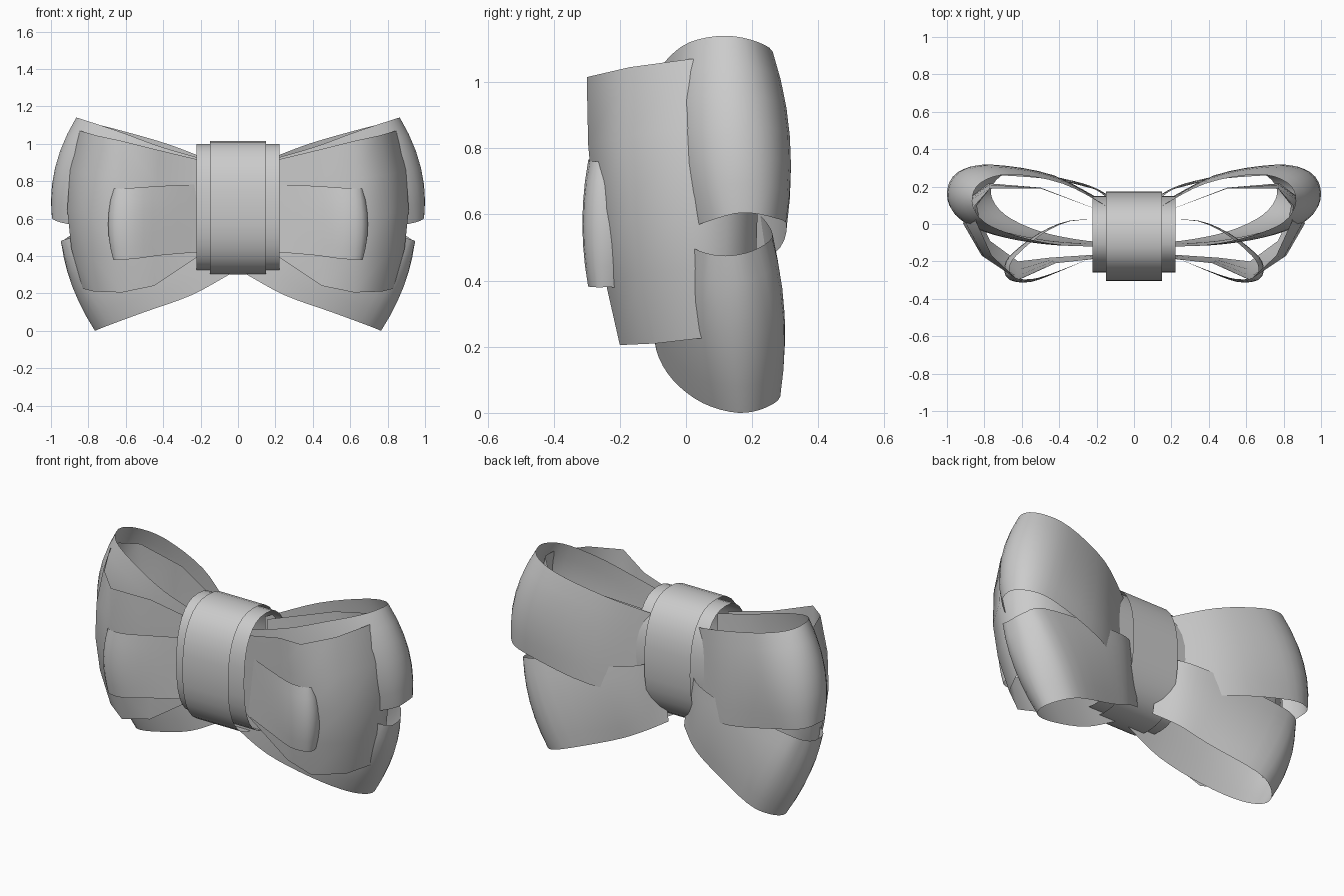
import bpy, bmesh, math
from mathutils import Vector

if "Cube" in bpy.data.objects:
    bpy.data.objects.remove(bpy.data.objects["Cube"])


def catmull(pts, sub):
    """Smooth open curve through points."""
    p = [Vector(a) for a in pts]
    p = [2 * p[0] - p[1]] + p + [2 * p[-1] - p[-2]]
    out = []
    for i in range(1, len(p) - 2):
        a, b, c, d = p[i - 1:i + 3]
        for k in range(sub):
            t = k / sub
            out.append(0.5 * (2 * b + (c - a) * t + (2 * a - 5 * b + 4 * c - d) * t * t
                              + (3 * b - a - 3 * c + d) * t ** 3))
    out.append(p[-2])
    return out


def finish(name, bm, angle):
    bmesh.ops.recalc_face_normals(bm, faces=bm.faces)
    me = bpy.data.meshes.new(name)
    bm.to_mesh(me)
    bm.free()
    ob = bpy.data.objects.new(name, me)
    bpy.context.collection.objects.link(ob)
    bpy.ops.object.select_all(action='DESELECT')
    ob.select_set(True)
    bpy.context.view_layer.objects.active = ob
    bpy.ops.object.shade_smooth_by_angle(angle=math.radians(angle))
    return ob


def ribbon_loop(name, top, bottom, bulge=0.0, focus=1.5, sub=4, rows=6):
    """Ribbon between two edge curves (back -> tip -> front), mirrored in x."""
    t_pts, b_pts = catmull(top, sub), catmull(bottom, sub)
    n = len(t_pts)
    bm = bmesh.new()
    grid = []
    for i in range(n):
        j, k = max(i - 1, 0), min(i + 1, n - 1)
        tan = (t_pts[k] + b_pts[k]) - (t_pts[j] + b_pts[j])
        nor = Vector((-tan.y, tan.x, 0)).normalized()
        amount = bulge * max(0, math.sin(math.pi * i / (n - 1))) ** focus
        col = []
        for r in range(rows + 1):
            f = r / rows
            col.append(bm.verts.new(t_pts[i].lerp(b_pts[i], f) + nor * amount * 4 * f * (1 - f)))
        grid.append(col)
    for a, b in zip(grid, grid[1:]):
        for r in range(rows):
            bm.faces.new((a[r], b[r], b[r + 1], a[r + 1]))
    ob = finish(name, bm, 75)
    ob.modifiers.new("mirror", 'MIRROR')
    return ob


def band(name, half, y0, y1, z0, z1, power=2.4, n=32):
    """Open rounded tube running along x."""
    bm = bmesh.new()
    rings = []
    for x in (-half, half):
        ring = []
        for i in range(n):
            a = 2 * math.pi * i / n
            c, s = math.cos(a), math.sin(a)
            y = (y0 + y1) / 2 + (y1 - y0) / 2 * math.copysign(abs(c) ** (2 / power), c)
            z = (z0 + z1) / 2 + (z1 - z0) / 2 * math.copysign(abs(s) ** (2 / power), s)
            ring.append(bm.verts.new((x, y, z)))
        rings.append(ring)
    for i in range(n):
        k = (i + 1) % n
        bm.faces.new((rings[0][i], rings[0][k], rings[1][k], rings[1][i]))
    return finish(name, bm, 40)


# Upper back loops
ribbon_loop("upper_back_loops",
            [(.12, .08, .90), (.38, .215, 1.0), (.66, .265, 1.08), (.82, .22, 1.12), (.865, .12, 1.14),
             (.80, .01, 1.12), (.62, -.065, 1.06), (.40, -.11, .98), (.12, -.125, .90)],
            [(.12, .10, .42), (.45, .265, .48), (.80, .305, .565), (.95, .265, .59), (.995, .17, .605),
             (.95, .07, .58), (.75, -.025, .54), (.45, -.09, .48), (.12, -.11, .42)],
            bulge=.048)

# Lower back loops, puffed out beside the knot
ribbon_loop("lower_back_loops",
            [(.10, .10, .65), (.22, .19, .62), (.45, .24, .58), (.83, .26, .53), (.925, .20, .49),
             (.945, .12, .475), (.92, .04, .49), (.70, -.05, .54), (.38, -.10, .60), (.05, -.11, .65)],
            [(.05, .09, .30), (.17, .17, .235), (.32, .215, .165), (.60, .285, .065), (.72, .25, .02),
             (.765, .16, .0), (.69, .05, .03), (.50, -.04, .10), (.25, -.09, .19), (.03, -.10, .31)],
            bulge=.032)

# Wide front loops, coarse outline
ribbon_loop("front_loops",
            [(.15, .06, .90), (.50, .19, .99), (.77, .19, 1.05), (.85, .10, 1.07), (.845, .015, 1.07),
             (.76, -.17, 1.045), (.62, -.30, 1.015), (.42, -.21, .965), (.15, -.18, .90)],
            [(.15, .06, .44), (.50, .19, .24), (.77, .19, .22), (.84, .10, .22), (.83, .04, .225),
             (.77, -.09, .21), (.62, -.20, .205), (.45, -.18, .24), (.15, -.16, .44)],
            bulge=.08, focus=3, sub=1, rows=4)

# Small front loops
ribbon_loop("small_front_loops",
            [(.15, .02, .78), (.34, .015, .78), (.50, -.06, .77), (.63, -.17, .765), (.665, -.23, .76),
             (.65, -.28, .76), (.55, -.295, .765), (.40, -.25, .775), (.15, -.15, .785)],
            [(.15, .02, .42), (.34, .015, .41), (.50, -.06, .395), (.63, -.17, .38), (.665, -.23, .38),
             (.65, -.28, .38), (.55, -.295, .385), (.40, -.25, .405), (.15, -.15, .425)],
            bulge=.028, focus=2, sub=3, rows=6)

# Centre knot: wide band under a narrow band
band("knot_wide_band", .222, -.26, .15, .32, 1.0)
band("knot_narrow_band", .15, -.305, .175, .30, 1.015)
